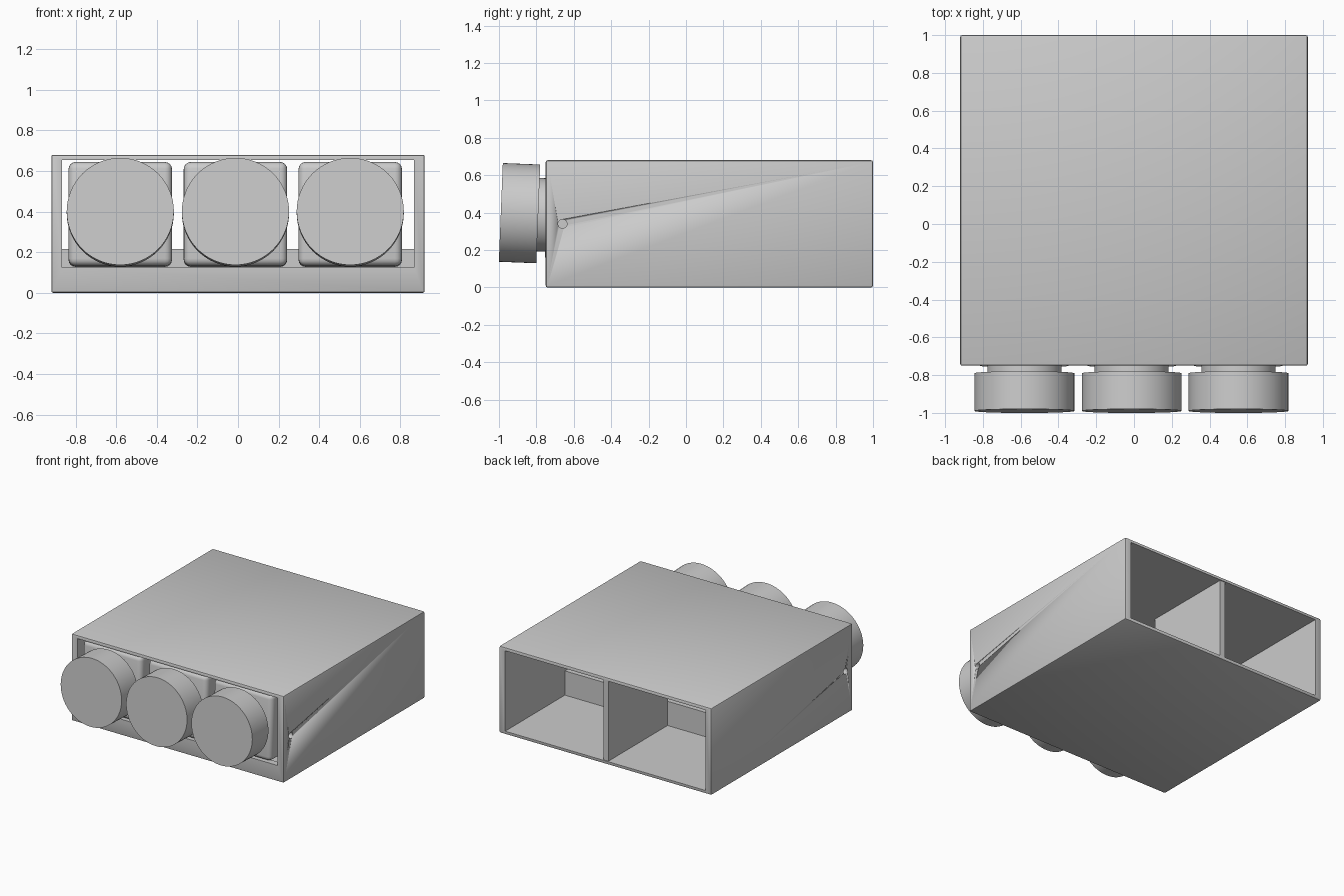
import bpy, math
from mathutils import Vector

if "Cube" in bpy.data.objects:
    bpy.data.objects.remove(bpy.data.objects["Cube"])

grey = bpy.data.materials.new("plain_grey")
grey.diffuse_color = (0.6, 0.6, 0.6, 1)
grey.use_nodes = True
grey.node_tree.nodes["Principled BSDF"].inputs["Base Color"].default_value = grey.diffuse_color
TILT = math.radians(2.3)


def apply_mods(ob):
    bpy.ops.object.select_all(action='DESELECT')
    ob.select_set(True)
    bpy.context.view_layer.objects.active = ob
    for m in list(ob.modifiers):
        bpy.ops.object.modifier_apply(modifier=m.name)


def box(name, lo, hi, bevel=0.0, segments=2, tilt=0.0):
    lo, hi = Vector(lo), Vector(hi)
    bpy.ops.mesh.primitive_cube_add(size=1, location=(lo + hi) / 2)
    ob = bpy.context.object
    ob.name = name
    ob.scale = hi - lo
    bpy.ops.object.transform_apply(location=False, rotation=False, scale=True)
    ob.rotation_euler.x = tilt
    ob.data.materials.append(grey)
    if bevel:
        m = ob.modifiers.new("bevel", 'BEVEL')
        m.width, m.segments = bevel, segments
        apply_mods(ob)
        bpy.ops.object.shade_smooth_by_angle(angle=math.radians(35))
    return ob


def cylinder(name, loc, radius, depth, rot, sides=64):
    bpy.ops.mesh.primitive_cylinder_add(vertices=sides, radius=radius, depth=depth,
                                        location=loc, rotation=rot)
    ob = bpy.context.object
    ob.name = name
    ob.data.materials.append(grey)
    bpy.ops.object.shade_smooth_by_angle(angle=math.radians(35))
    return ob


def cut(ob, cutter):
    cutter.hide_render = True
    m = ob.modifiers.new("cut", 'BOOLEAN')
    m.operation, m.solver, m.object = 'DIFFERENCE', 'EXACT', cutter
    apply_mods(ob)
    bpy.data.objects.remove(cutter)


# Housing: hollow case, open at the back, with a front lip and side pivot holes
housing = box("housing", (-0.92, -0.75, 0), (0.92, 1, 0.68), 0.01)
cut(housing, box("cavity_cutter", (-0.868, -0.70, 0.025), (0.868, 1.1, 0.655)))
cut(housing, box("front_cutter", (-0.868, -0.8, 0.125), (0.868, -0.6, 0.655)))
cut(housing, cylinder("pivot_cutter", (0, -0.66, 0.34), 0.024, 2.2,
                      (0, math.pi / 2, 0), 24))

# Inner low wall and rear divider
box("inner_wall", (-0.869, 0.21, 0.024), (0.869, 0.26, 0.215))
box("rear_divider", (-0.022, 0.26, 0.024), (0.022, 0.993, 0.656))

# Three slightly tilted keys, each with a neck and a round button
for i, x in enumerate((-0.58, -0.0125, 0.553), 1):
    box(f"key_block_{i}", (x - 0.255, -0.745, 0.13), (x + 0.255, -0.545, 0.642),
        0.035, 4, -TILT)
    axis = (math.pi / 2 - TILT, 0, 0)
    cylinder(f"key_neck_{i}", (x, -0.765, 0.388), 0.196, 0.09, axis)
    cylinder(f"round_button_{i}", (x, -0.89, 0.397), 0.264, 0.2, axis)
